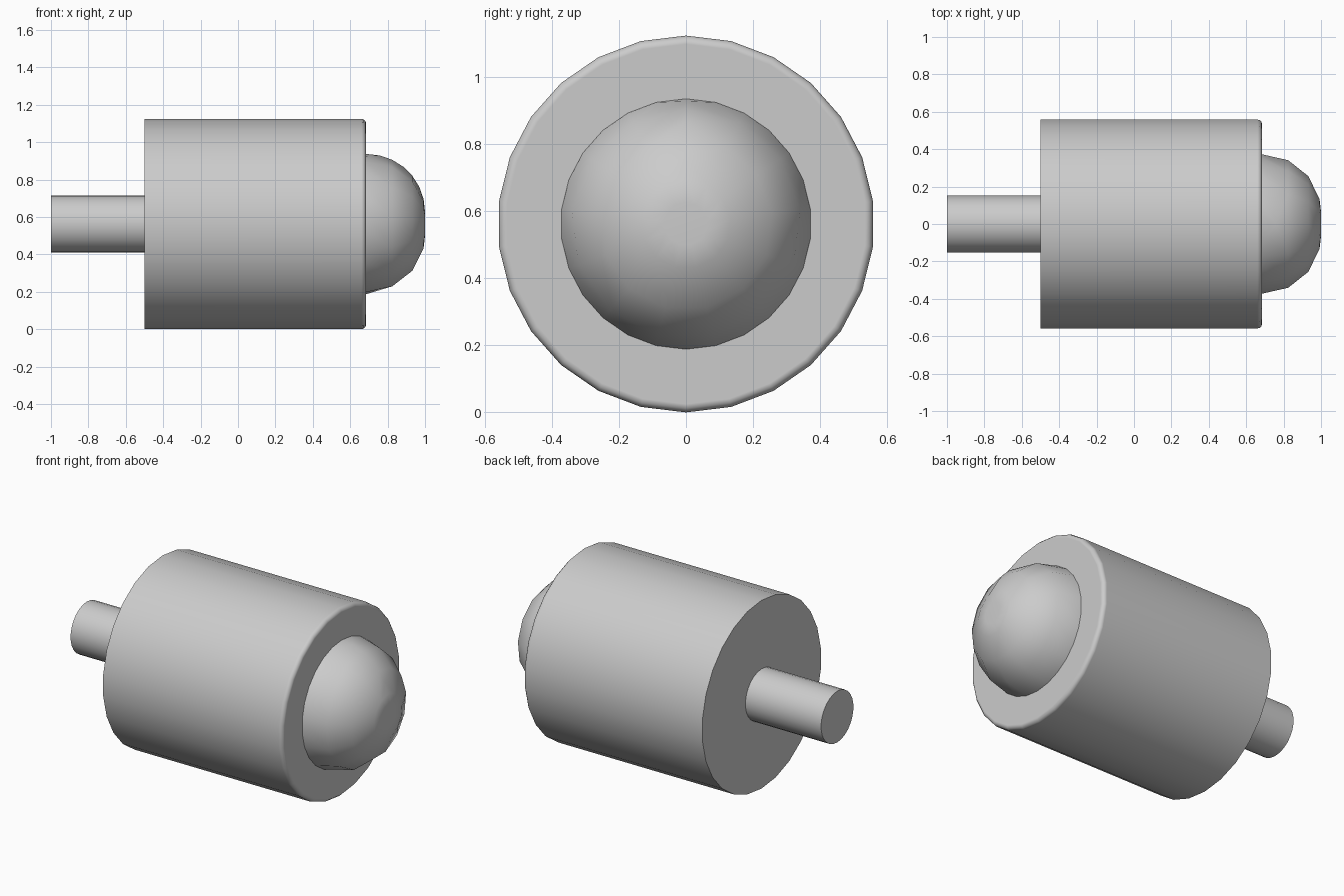
import bpy, bmesh
from math import sin, cos, radians, tau, hypot

cube = bpy.data.objects.get("Cube")
if cube:
    bpy.data.objects.remove(cube, do_unlink=True)

AXIS_Z = 0.5625
SIDES = 26

grey = bpy.data.materials.new("plain_grey")
grey.use_nodes = True
colour = (0.6, 0.6, 0.6, 1)
grey.diffuse_color = colour
grey.node_tree.nodes["Principled BSDF"].inputs["Base Color"].default_value = colour


def lathe(bm, profile):
    """Turn (x, radius, sides) rings about the x axis, capping both ends.
    A ring may have half as many sides as the one before it."""
    rings = [[bm.verts.new((x, r * sin(tau * i / n), AXIS_Z + r * cos(tau * i / n)))
              for i in range(n)] for x, r, n in profile]
    for a, b in zip(rings, rings[1:]):
        n, step = len(b), len(a) // len(b)
        for i in range(n):
            side = [a[(i * step + k) % len(a)] for k in range(step + 1)]
            bm.faces.new(side + [b[(i + 1) % n], b[i]])
    bm.faces.new(rings[0])
    bm.faces.new(rings[-1])
    return rings


def finish(name, bm):
    bmesh.ops.recalc_face_normals(bm, faces=bm.faces)
    mesh = bpy.data.meshes.new(name)
    bm.to_mesh(mesh)
    bm.free()
    mesh.materials.append(grey)
    obj = bpy.data.objects.new(name, mesh)
    bpy.context.collection.objects.link(obj)
    bpy.ops.object.select_all(action="DESELECT")
    obj.select_set(True)
    bpy.context.view_layer.objects.active = obj
    bpy.ops.object.shade_smooth_by_angle(angle=radians(40))
    # Keeps the large flat ends flat beside their rounded rims
    weighted = obj.modifiers.new("weighted_normals", "WEIGHTED_NORMAL")
    weighted.keep_sharp = True
    return obj


def fillet(x, r, size, angle):
    """Point on a rounded rim of the given size, starting at (x, r)."""
    return x + size * sin(angle), r - size * (1 - cos(angle))


# Shaft
bm = bmesh.new()
lathe(bm, [(-1, 0.153, SIDES), (-0.49, 0.153, SIDES)])
finish("shaft", bm)

# Body with a small rounded front rim
bm = bmesh.new()
rim = [(*fillet(0.66, AXIS_Z, 0.025, radians(a)), SIDES) for a in (0, 30, 60, 90)]
lathe(bm, [(-0.5, AXIS_Z, SIDES)] + rim)
finish("body", bm)

# Domed button: a short cylinder with a very large, coarser rounded end
X, R, SIZE = 0.69, 0.374, 0.31
STEP = radians(180 / 7)
bm = bmesh.new()
angles = [STEP, 2 * STEP, 3 * STEP, radians(90)]
rings = lathe(bm, [(0.67, R, SIDES), (X, R, SIDES)]
              + [(*fillet(X, R, SIZE, a), SIDES // 2) for a in angles])
# Finer curve along the top seam
for k, (a, b) in enumerate(zip(rings[1:4], rings[2:5])):
    edge = bm.edges.get((a[0], b[0]))
    _, v = bmesh.utils.edge_split(edge, a[0], 0.5)
    x, r = fillet(X, R, SIZE, (k + 0.5) * STEP)
    v.co = (x, 0, AXIS_Z + r)
finish("domed_button", bm)
